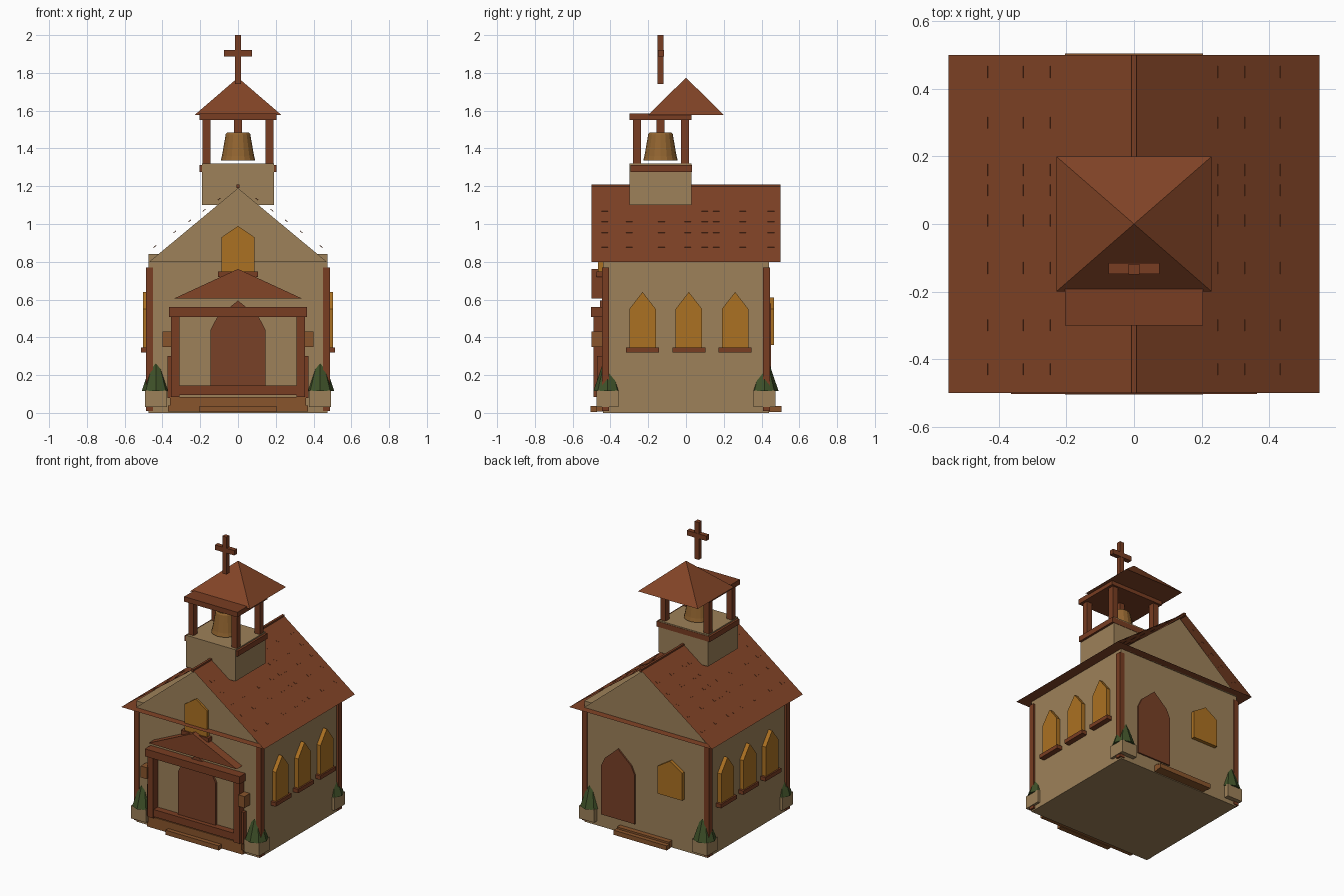
import bpy, bmesh, math
from mathutils import Matrix, Vector

if "Cube" in bpy.data.objects:
    bpy.data.objects.remove(bpy.data.objects["Cube"])


def material(name, rgb):
    m = bpy.data.materials.new(name)
    m.diffuse_color = (*rgb, 1)
    m.use_nodes = True
    m.node_tree.nodes["Principled BSDF"].inputs["Base Color"].default_value = m.diffuse_color
    return m


WALL = material("tan_plaster", (0.34, 0.22, 0.10))
ROOF = material("roof_brown", (0.225, 0.058, 0.02))
TRIM = material("trim_brown", (0.19, 0.047, 0.016))
DOOR = material("door_brown", (0.19, 0.052, 0.02))
GOLD = material("amber_glass", (0.41, 0.165, 0.016))
BELL = material("bell_bronze", (0.29, 0.13, 0.03))
WOOD = material("light_wood", (0.25, 0.09, 0.025))
GREEN = material("bush_green", (0.048, 0.08, 0.021))


def finish(name, bm, mat):
    bmesh.ops.recalc_face_normals(bm, faces=bm.faces)
    me = bpy.data.meshes.new(name)
    bm.to_mesh(me)
    bm.free()
    me.materials.append(mat)
    ob = bpy.data.objects.new(name, me)
    bpy.context.collection.objects.link(ob)
    return ob


def box(name, x, y, z, mat):
    """Box from (min, max) ranges."""
    bm = bmesh.new()
    c = [(r[0] + r[1]) / 2 for r in (x, y, z)]
    s = [abs(r[1] - r[0]) for r in (x, y, z)]
    bmesh.ops.create_cube(bm, size=1, matrix=Matrix.Translation(c) @ Matrix.Diagonal((*s, 1)))
    return finish(name, bm, mat)


def prism(name, pts, axis, a, b, mat):
    """Extrude a (horizontal, z) outline along x or y from a to b."""
    bm = bmesh.new()
    put = (lambda h, z, d: (d, h, z)) if axis == "x" else (lambda h, z, d: (h, d, z))
    f = bm.faces.new([bm.verts.new(put(h, z, a)) for h, z in pts])
    r = bmesh.ops.extrude_face_region(bm, geom=[f])
    verts = [v for v in r["geom"] if isinstance(v, bmesh.types.BMVert)]
    bmesh.ops.translate(bm, verts=verts, vec=put(0, 0, b - a))
    return finish(name, bm, mat)


def lathe(name, rings, sides, centre, mat):
    """Stack of (radius, z) rings, capped at both ends."""
    bm = bmesh.new()
    loops = []
    for r, z in rings:
        loops.append([bm.verts.new((centre[0] + r * math.cos(math.tau * i / sides),
                                    centre[1] + r * math.sin(math.tau * i / sides), z))
                      for i in range(sides)])
    for lo, hi in zip(loops, loops[1:]):
        for i in range(sides):
            j = (i + 1) % sides
            bm.faces.new((lo[i], lo[j], hi[j], hi[i]))
    bm.faces.new(loops[0])
    bm.faces.new(loops[-1])
    return finish(name, bm, mat)


def pointed(c, w, z0, shoulder, apex):
    """Pointed-arch outline."""
    return [(c - w, z0), (c + w, z0), (c + w, shoulder), (c + w * 0.78, shoulder + (apex - shoulder) * 0.4),
            (c, apex), (c - w * 0.78, shoulder + (apex - shoulder) * 0.4), (c - w, shoulder)]


# Walls and gables
box("walls", (-0.475, 0.475), (-0.44, 0.44), (0, 0.84), WALL)
prism("gable_wall", [(-0.47, 0.8), (0.47, 0.8), (0, 1.19)], "y", -0.45, 0.45, WALL)

# Main roof: thin sheet open at the gable ends
bm = bmesh.new()
front, back = [[bm.verts.new((x, y, z)) for x, z in ((-0.55, 0.8), (0, 1.205), (0.55, 0.8))] for y in (-0.5, 0.5)]
for i in range(3):
    j = (i + 1) % 3
    bm.faces.new((front[i], front[j], back[j], back[i]))
finish("main_roof", bm, ROOF)
box("roof_ridge", (-0.008, 0.008), (-0.5, 0.5), (1.19, 1.21), TRIM)

# Small shingle marks lying on the slopes
bm = bmesh.new()
slope = math.atan2(0.405, 0.55)
for side in (-1, 1):
    for x in (0.1, 0.18, 0.255, 0.335, 0.44):
        for y in (-0.43, -0.3, -0.13, 0.01, 0.1, 0.16, 0.3, 0.45):
            if x < 0.2 and -0.31 < y < 0.04:
                continue
            place = Matrix.Translation((side * x, y, 1.205 - x * 0.405 / 0.55))
            place = place @ Matrix.Rotation(side * slope, 4, "Y")
            bmesh.ops.create_cube(bm, size=1, matrix=place @ Matrix.Diagonal((0.018, 0.035, 0.004, 1)))
finish("shingle_marks", bm, ROOF)

# Bell tower
box("tower_base", (-0.19, 0.19), (-0.3, 0.03), (1.1, 1.32), WALL)
box("tower_rim", (-0.205, 0.205), (-0.295, 0.032), (1.275, 1.312), TRIM)
for sx in (-1, 1):
    for y in (-0.259, -0.005):
        box("tower_post", (sx * 0.146, sx * 0.187), (y - 0.021, y + 0.021), (1.3, 1.555), TRIM)
box("tower_plate", (-0.205, 0.205), (-0.3, 0.03), (1.55, 1.585), TRIM)
box("bell_hanger", (-0.02, 0.02), (-0.155, -0.115), (1.47, 1.555), TRIM)
lathe("bell", [(0.092, 1.335), (0.085, 1.36), (0.065, 1.475), (0.058, 1.485)], 16, (0, -0.135), BELL)
bm = bmesh.new()
base = [bm.verts.new((x * 0.23, y * 0.2, 1.577)) for x, y in ((-1, -1), (1, -1), (1, 1), (-1, 1))]
top = bm.verts.new((0, 0, 1.775))
bm.faces.new(base)
for i in range(4):
    bm.faces.new((base[i], base[(i + 1) % 4], top))
finish("tower_roof", bm, ROOF)
box("cross_upright", (-0.016, 0.016), (-0.15, -0.118), (1.74, 2.0), TRIM)
box("cross_arm", (-0.075, 0.075), (-0.148, -0.116), (1.888, 1.922), TRIM)

# Corner posts, planters and bushes
for sx in (-1, 1):
    for sy in (-1, 1):
        box("corner_post", (sx * 0.45, sx * 0.488), (sy * 0.407, sy * 0.445), (0.01, 0.77), TRIM)
        cx, cy = sx * 0.435, sy * 0.415
        box("planter", (cx - 0.058, cx + 0.058), (cy - 0.058, cy + 0.058), (0.03, 0.118), WALL)
        lathe("bush", [(0.075, 0.115), (0.055, 0.175), (0.014, 0.295)], 8, (cx, cy), GREEN)

# Side windows with sills
for sx in (-1, 1):
    for y in (-0.23, 0.015, 0.26):
        prism("side_window", [(y - 0.07, 0.34), (y + 0.07, 0.34), (y + 0.07, 0.55), (y, 0.64), (y - 0.07, 0.55)],
              "x", sx * 0.47, sx * 0.503, GOLD)
        box("side_sill", (sx * 0.47, sx * 0.513), (y - 0.087, y + 0.087), (0.32, 0.347), TRIM)

# Gable window, back window and doors
prism("gable_window", [(-0.087, 0.74), (0.087, 0.74), (0.087, 0.93), (0, 0.99), (-0.087, 0.93)],
      "y", -0.44, -0.465, GOLD)
box("gable_sill", (-0.107, 0.107), (-0.475, -0.44), (0.72, 0.748), TRIM)
prism("back_window", [(-0.295, 0.36), (-0.105, 0.36), (-0.105, 0.55), (-0.2, 0.61), (-0.295, 0.55)],
      "y", 0.43, 0.465, GOLD)
prism("front_door", pointed(0, 0.145, 0.1, 0.44, 0.595), "y", -0.43, -0.455, DOOR)
prism("back_door", pointed(0.21, 0.13, 0.09, 0.43, 0.58), "y", 0.43, 0.45, DOOR)

# Porch: pediment, beams, posts, rails and lamps
prism("porch_roof", [(-0.34, 0.605), (0.34, 0.605), (0, 0.762)], "y", -0.5, -0.44, ROOF)
box("porch_beam", (-0.365, 0.365), (-0.503, -0.44), (0.508, 0.56), TRIM)
box("porch_threshold", (-0.35, 0.35), (-0.485, -0.44), (0.095, 0.145), TRIM)
for sx in (-1, 1):
    box("porch_post", (sx * 0.31, sx * 0.355), (-0.49, -0.44), (0.085, 0.51), TRIM)
    box("porch_rail", (sx * 0.35, sx * 0.372), (-0.47, -0.44), (0.08, 0.3), TRIM)
    box("porch_lamp", (sx * 0.352, sx * 0.4), (-0.5, -0.44), (0.35, 0.43), WOOD)

# Steps, front and back
box("porch_floor", (-0.36, 0.36), (-0.475, -0.44), (0.035, 0.085), WOOD)
box("porch_base", (-0.37, 0.37), (-0.475, -0.43), (0.008, 0.038), WOOD)
box("front_step", (-0.205, 0.205), (-0.505, -0.47), (0.005, 0.037), WOOD)
box("back_step_upper", (-0.2, 0.2), (0.43, 0.475), (0.005, 0.05), WOOD)
box("back_step_lower", (-0.205, 0.205), (0.47, 0.505), (0.005, 0.037), WOOD)
